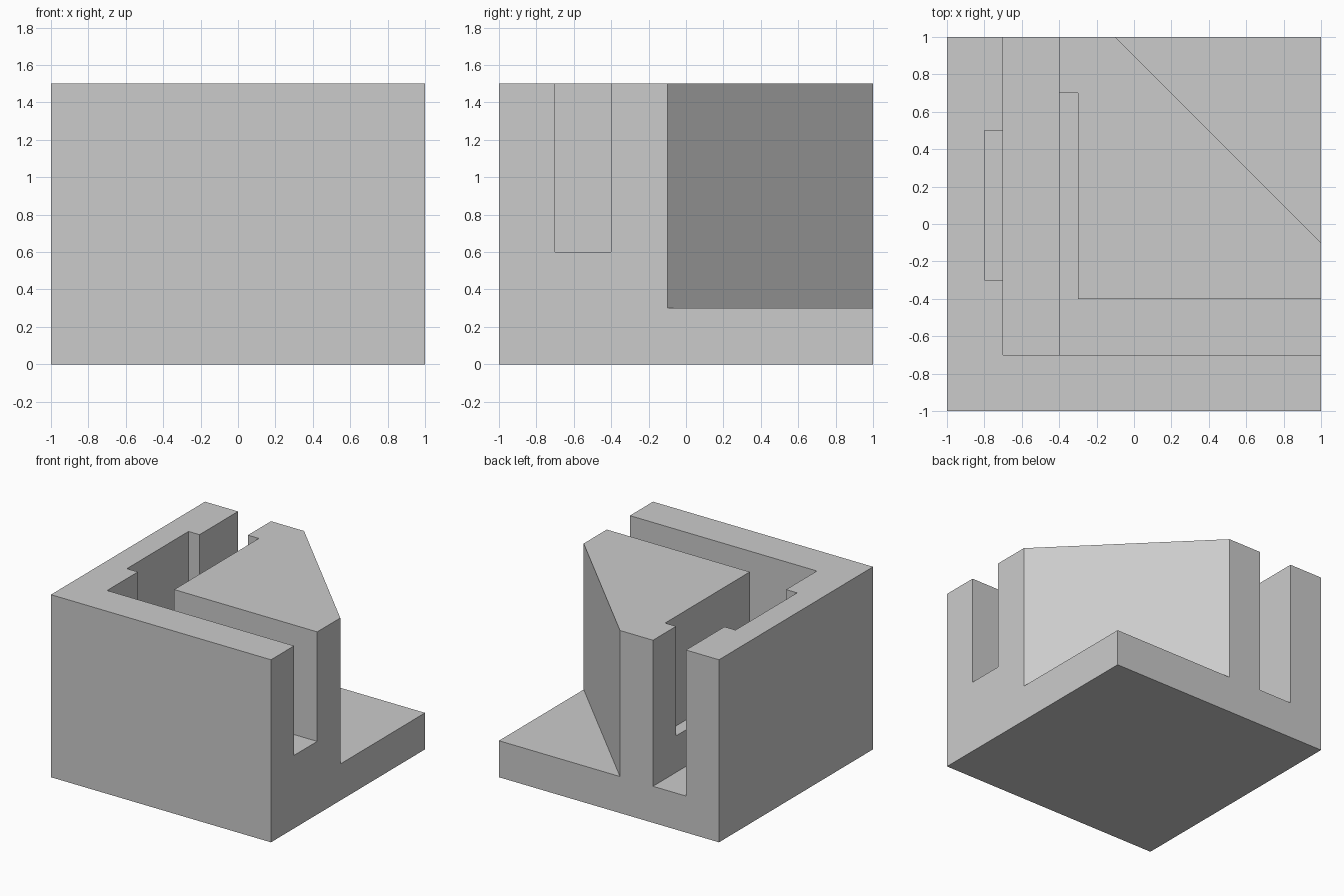
import bpy
import bmesh

default = bpy.data.objects.get("Cube")
if default:
    bpy.data.objects.remove(default, do_unlink=True)

TOP = 1.5
ABOVE = 1.7      # cutters reach past the top
OUT = 1.2        # and past the sides

grey = bpy.data.materials.new("plain grey")
grey.use_nodes = True
colour = (0.6, 0.6, 0.6, 1)
grey.diffuse_color = colour
grey.node_tree.nodes["Principled BSDF"].inputs["Base Color"].default_value = colour


def prism(name, outline, bottom, top):
    """Extrude a flat outline upwards into a solid."""
    bm = bmesh.new()
    base = bm.faces.new([bm.verts.new((x, y, bottom)) for x, y in outline])
    lifted = bmesh.ops.extrude_face_region(bm, geom=[base])["geom"]
    verts = [v for v in lifted if isinstance(v, bmesh.types.BMVert)]
    bmesh.ops.translate(bm, vec=(0, 0, top - bottom), verts=verts)
    bmesh.ops.recalc_face_normals(bm, faces=bm.faces)
    mesh = bpy.data.meshes.new(name)
    bm.to_mesh(mesh)
    bm.free()
    mesh.materials.append(grey)
    obj = bpy.data.objects.new(name, mesh)
    bpy.context.collection.objects.link(obj)
    return obj


def rect(x0, x1, y0, y1):
    return [(x0, y0), (x1, y0), (x1, y1), (x0, y1)]


def cut(target, name, outline, floor):
    """Remove everything above the floor inside the outline."""
    cutter = prism(name, outline, floor, ABOVE)
    cutter.hide_render = True
    mod = target.modifiers.new(name, 'BOOLEAN')
    mod.operation = 'DIFFERENCE'
    mod.solver = 'EXACT'
    mod.object = cutter
    bpy.context.view_layer.objects.active = target
    bpy.ops.object.modifier_apply(modifier=mod.name)
    bpy.data.objects.remove(cutter, do_unlink=True)


# Solid block
block = prism("slotted_block", rect(-1, 1, -1, 1), 0, TOP)

# Deep slot open at the back, shallower slot open at the left side
cut(block, "deep_slot", rect(-0.7, -0.4, -0.7, OUT), 0.3)
cut(block, "side_slot", rect(-0.6, OUT, -0.7, -0.4), 0.6)

# Shallow recesses in both walls of the deep slot
cut(block, "outer_recess", rect(-0.8, -0.6, -0.3, 0.5), 0.6)
cut(block, "inner_recess", rect(-0.5, -0.3, -0.5, 0.7), 0.6)

# Diagonal corner removed down to a low ledge
cut(block, "corner_cut", [(OUT, -0.3), (OUT, OUT), (-0.3, OUT)], 0.3)
